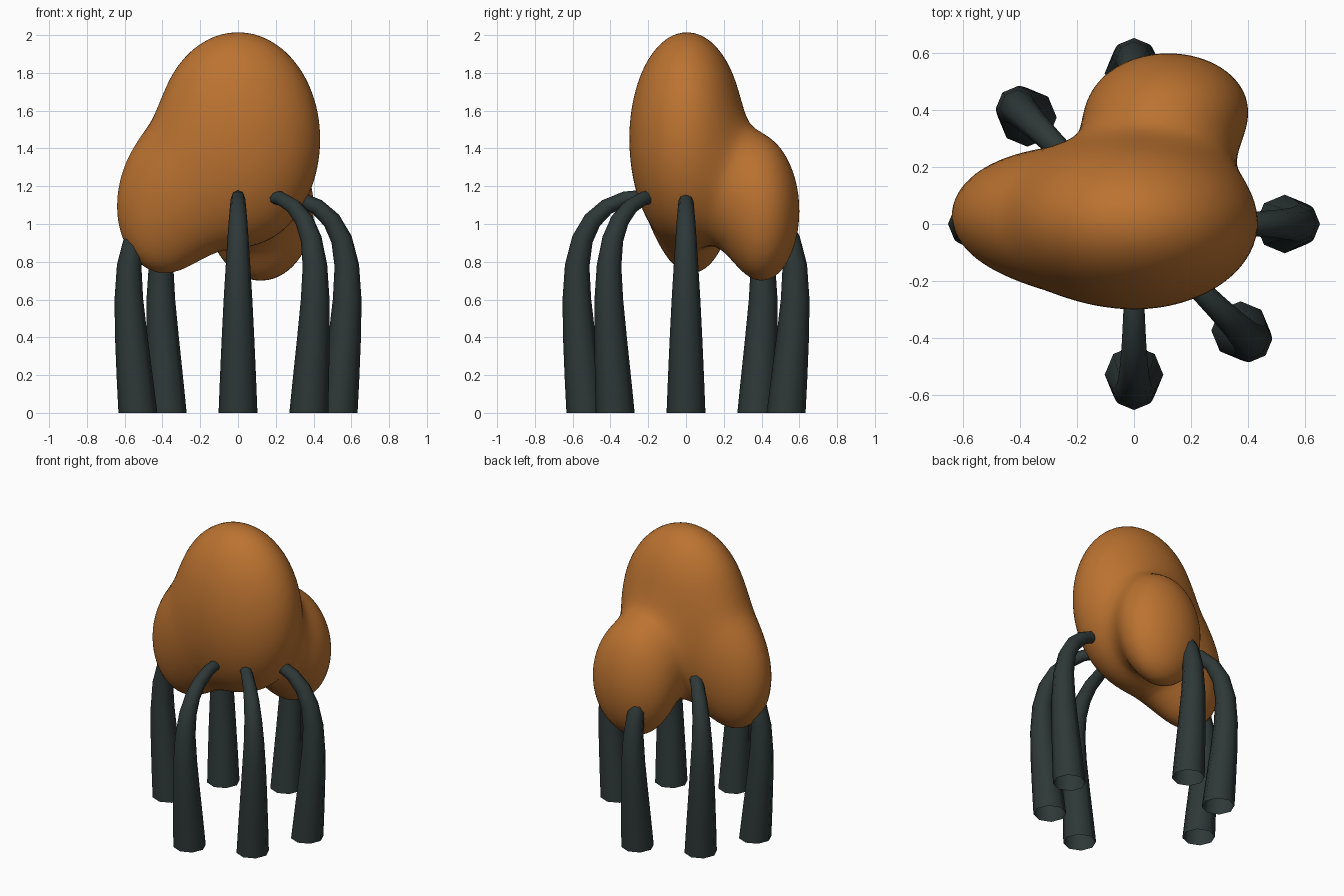
import bpy, bmesh, math
from mathutils import Vector, Matrix

if "Cube" in bpy.data.objects:
    bpy.data.objects.remove(bpy.data.objects["Cube"])


def material(name, rgb):
    m = bpy.data.materials.new(name)
    m.diffuse_color = (*rgb, 1)
    m.use_nodes = True
    m.node_tree.nodes["Principled BSDF"].inputs["Base Color"].default_value = m.diffuse_color
    return m


orange = material("burnt orange", (0.50, 0.17, 0.03))
charcoal = material("dark slate", (0.027, 0.040, 0.039))

# Body lobes: centre, radii
LOBES = [
    (Vector((0.0, 0.005, 1.45)), (0.42, 0.29, 0.55)),
    (Vector((-0.39, 0.03, 1.09)), (0.25, 0.19, 0.35)),
    (Vector((0.12, 0.40, 1.07)), (0.28, 0.20, 0.37)),
]
BLEND = 0.30


def ellipsoid(p, c, r):
    d = p - c
    a = Vector([d[i] / r[i] for i in range(3)]).length
    b = Vector([d[i] / r[i] ** 2 for i in range(3)]).length
    return a * (a - 1) / max(b, 1e-6)


def field(p):
    # Smooth union: each side lobe blends into the main one
    m = ellipsoid(p, *LOBES[0])
    best = m
    for lobe in LOBES[1:]:
        w = ellipsoid(p, *lobe)
        h = max(BLEND - abs(m - w), 0) / BLEND
        s = min(m, w) - h * h * BLEND / 4
        k = max(0.06 - abs(best - s), 0) / 0.06 if best is not m else 0
        best = min(best, s) - k * k * 0.015
    return best


# Body: overlapping spheres fused by remesh, then settled on the blended surface
bm = bmesh.new()
for c, r in LOBES:
    bmesh.ops.create_icosphere(bm, subdivisions=4, radius=1,
                               matrix=Matrix.Translation(c) @ Matrix.Diagonal((*r, 1)))
mesh = bpy.data.meshes.new("body")
bm.to_mesh(mesh)
bm.free()
body = bpy.data.objects.new("body", mesh)
bpy.context.collection.objects.link(body)
bpy.context.view_layer.objects.active = body
body.select_set(True)
rem = body.modifiers.new("fuse", 'REMESH')
rem.mode = 'VOXEL'
rem.voxel_size = 0.03
smo = body.modifiers.new("relax", 'SMOOTH')
smo.iterations = 10
bpy.ops.object.modifier_apply(modifier="fuse")
bpy.ops.object.modifier_apply(modifier="relax")

E = 0.002
AXES = [Vector((E, 0, 0)), Vector((0, E, 0)), Vector((0, 0, E))]


def settle(steps):
    for v in body.data.vertices:
        p = v.co.copy()
        for _ in range(steps):
            g = Vector([(field(p + a) - field(p - a)) / (2 * E) for a in AXES])
            step = g * (field(p) / max(g.length_squared, 0.1))
            if step.length > 0.03:
                step *= 0.03 / step.length
            p -= step
        v.co = p


settle(5)
smo = body.modifiers.new("even_out", 'SMOOTH')
smo.iterations = 6
bpy.ops.object.modifier_apply(modifier="even_out")
settle(3)
body.data.materials.clear()
body.data.materials.append(orange)
body.data.shade_smooth()

# Legs: tapering octagonal tubes; (distance from axis, height, radius)
PATH = [(0.53, 0.0, 0.103), (0.548, 0.2, 0.095), (0.565, 0.4, 0.086),
        (0.578, 0.6, 0.076), (0.576, 0.78, 0.065), (0.548, 0.92, 0.056),
        (0.495, 1.02, 0.049), (0.42, 1.09, 0.043), (0.32, 1.135, 0.038),
        (0.24, 1.145, 0.035), (0.18, 1.13, 0.032)]


def leg(name, angle):
    out = Vector((math.cos(angle), math.sin(angle), 0))
    side = Vector((-out.y, out.x, 0))
    up = Vector((0, 0, 1))
    bm = bmesh.new()
    rings = []
    for i, (d, z, r) in enumerate(PATH):
        a, b = PATH[max(i - 1, 0)], PATH[min(i + 1, len(PATH) - 1)]
        t = (out * (b[0] - a[0]) + up * (b[1] - a[1])).normalized()
        if i == 0:
            t = up          # level foot
        n = side.cross(t)
        c = out * d + up * z
        rings.append([bm.verts.new(c + r * (n * math.cos(k * math.pi / 4)
                                            + side * math.sin(k * math.pi / 4)))
                      for k in range(8)])
    for a, b in zip(rings, rings[1:]):
        for k in range(8):
            bm.faces.new((a[k], a[(k + 1) % 8], b[(k + 1) % 8], b[k]))
    bm.faces.new(rings[-1])     # closed tip, open foot
    bmesh.ops.recalc_face_normals(bm, faces=bm.faces)
    me = bpy.data.meshes.new(name)
    bm.to_mesh(me)
    bm.free()
    me.materials.append(charcoal)
    ob = bpy.data.objects.new(name, me)
    bpy.context.collection.objects.link(ob)
    bpy.ops.object.select_all(action='DESELECT')
    ob.select_set(True)
    bpy.context.view_layer.objects.active = ob
    bpy.ops.object.shade_smooth_by_angle(angle=math.radians(50))


for name, deg in [("right_leg", 0), ("back_leg", 90), ("back_left_leg", 135),
                  ("left_leg", 180), ("front_leg", 270), ("front_right_leg", 315)]:
    leg(name, math.radians(deg))
